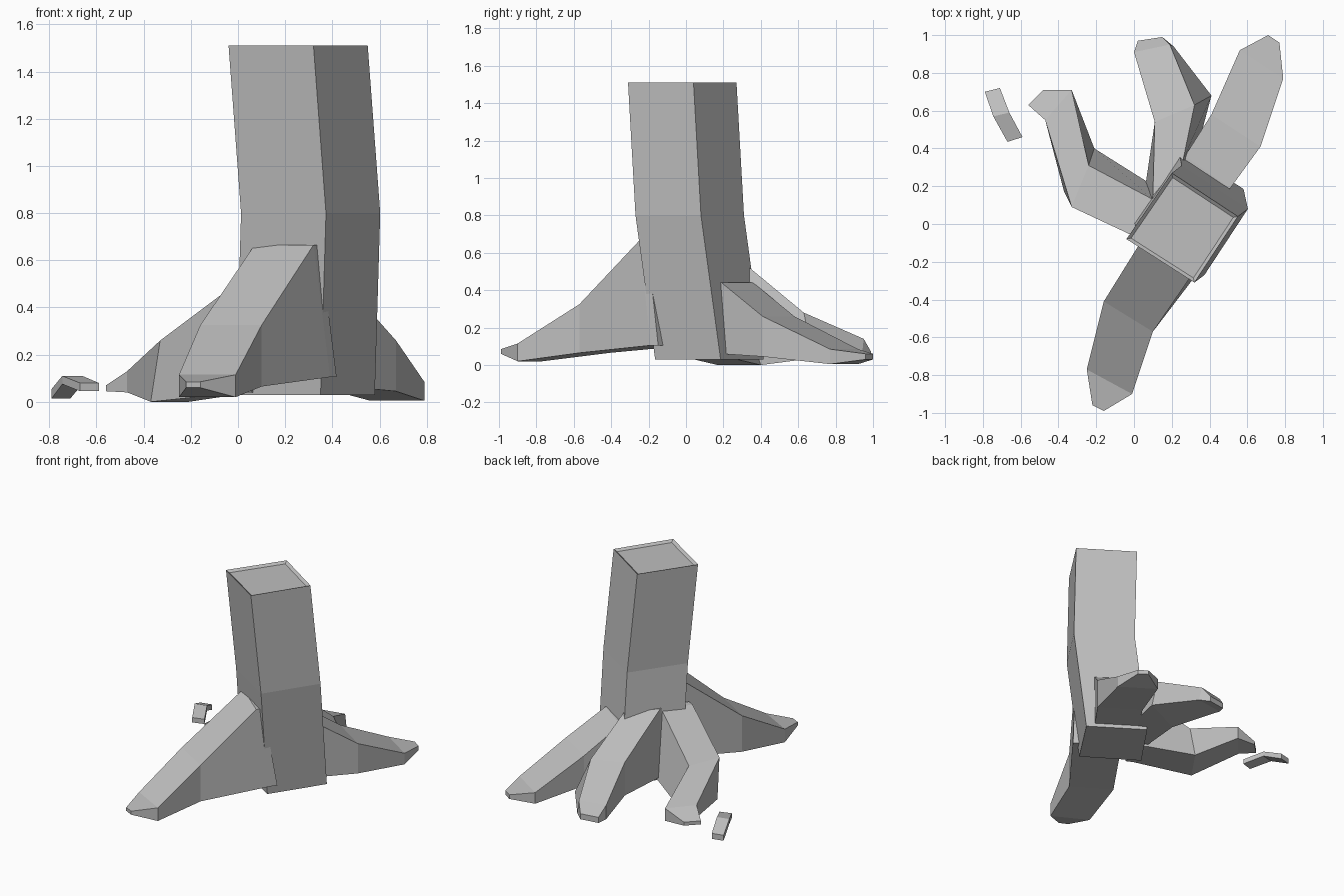
import bpy
import bmesh
from mathutils import Vector

default = bpy.data.objects.get("Cube")
if default:
    bpy.data.objects.remove(default, do_unlink=True)

# Single bark colour
GREY = (0.52, 0.52, 0.52, 1.0)
bark = bpy.data.materials.new("bark grey")
bark.use_nodes = True
bark.diffuse_color = GREY
shader = next(n for n in bark.node_tree.nodes if n.type == "BSDF_PRINCIPLED")
shader.inputs["Base Color"].default_value = GREY
shader.inputs["Roughness"].default_value = 0.9


def loft(rings):
    """Skin a row of four-cornered rings and cap both ends."""
    bm = bmesh.new()
    rows = [[bm.verts.new(p) for p in ring] for ring in rings]
    for a, b in zip(rows, rows[1:]):
        for i in range(len(a)):
            j = (i + 1) % len(a)
            bm.faces.new((a[i], a[j], b[j], b[i]))
    bm.faces.new(rows[0])
    last = bm.faces.new(rows[-1])
    bmesh.ops.recalc_face_normals(bm, faces=bm.faces[:])
    return bm, last


def finish(bm, name):
    mesh = bpy.data.meshes.new(name)
    bm.to_mesh(mesh)
    bm.free()
    mesh.materials.append(bark)
    obj = bpy.data.objects.new(name, mesh)
    bpy.context.scene.collection.objects.link(obj)
    return obj


def section(left, right, top, bottom, shift_left=(0, 0), shift_right=(0, 0)):
    """Cross-section of a root; the lower corners may be shifted sideways."""
    l, r = Vector(left), Vector(right)
    bl, br = l + Vector(shift_left), r + Vector(shift_right)
    return [Vector((*l, top)), Vector((*r, top)),
            Vector((*br, bottom)), Vector((*bl, bottom))]


def root(name, sections, embed=0.05):
    """Chunky root lofted through its sections, pushed a little into the trunk."""
    rings = [section(*s) for s in sections]
    if embed:
        inward = sum(rings[0], Vector()) - sum(rings[1], Vector())
        inward.z = 0
        inward = inward.normalized() * embed
        rings.insert(0, [p + inward for p in rings[0]])
    bm, _ = loft(rings)
    return finish(bm, name)


# Trunk: a leaning square post with a shallow recessed cut on top
square = [(-0.04, -0.08), (0.20, 0.27), (0.55, 0.04), (0.32, -0.31)]
levels = [(0.03, 0.03, 0.145), (0.8, 0.053, 0.04), (1.51, 0, 0)]
bm, cut = loft([[(x + dx, y + dy, z) for x, y in square]
                for z, dx, dy in levels])
bmesh.ops.inset_individual(bm, faces=[cut], thickness=0.025, depth=0)
bmesh.ops.translate(bm, verts=cut.verts[:], vec=(0, 0, -0.015))
finish(bm, "trunk")

# Roots: left corner, right corner, top height, bottom height, lower shifts
root("front_root", [
    ((0.07, -0.04), (0.32, -0.25), 0.665, 0.105, (0.06, 0.06), (0.07, 0.06)),
    ((-0.16, -0.41), (0.10, -0.57), 0.325, 0.065),
    ((-0.25, -0.77), (-0.01, -0.90), 0.115, 0.02),
    ((-0.22, -0.96), (-0.16, -0.99), 0.085, 0.06),
])
root("back_left_root", [
    ((0.27, 0.36), (0.51, 0.19), 0.44, 0.06),
    ((0.41, 0.58), (0.67, 0.41), 0.26, 0.045),
    ((0.56, 0.92), (0.79, 0.77), 0.085, 0.005),
    ((0.71, 1.0), (0.77, 0.96), 0.06, 0.03),
])
root("back_root", [
    ((0.10, 0.15), (0.26, 0.34), 0.52, 0.06, (-0.04, 0.05), (0.07, 0.04)),
    ((0.11, 0.54), (0.32, 0.63), 0.28, 0.04, (0, 0), (0.09, 0.05)),
    ((0.0, 0.91), (0.19, 0.95), 0.14, 0.04, (0, 0), (0.02, -0.01)),
    ((0.02, 0.97), (0.15, 0.99), 0.07, 0.03),
])
root("back_right_root", [
    ((-0.01, -0.06), (0.10, 0.13), 0.50, 0.04, (0.02, 0.06), (-0.04, 0.10)),
    ((-0.33, 0.09), (-0.24, 0.31), 0.26, 0.0, (-0.04, 0.08), (0.03, 0.09)),
    ((-0.47, 0.55), (-0.33, 0.71), 0.13, 0.04),
    ((-0.56, 0.63), (-0.48, 0.71), 0.07, 0.045),
])

# Loose end of a root that surfaces away from the trunk
root("root_stub", [
    ((-0.79, 0.70), (-0.71, 0.72), 0.055, 0.015),
    ((-0.745, 0.57), (-0.66, 0.59), 0.11, 0.075),
    ((-0.67, 0.435), (-0.59, 0.46), 0.08, 0.045),
], embed=0)
